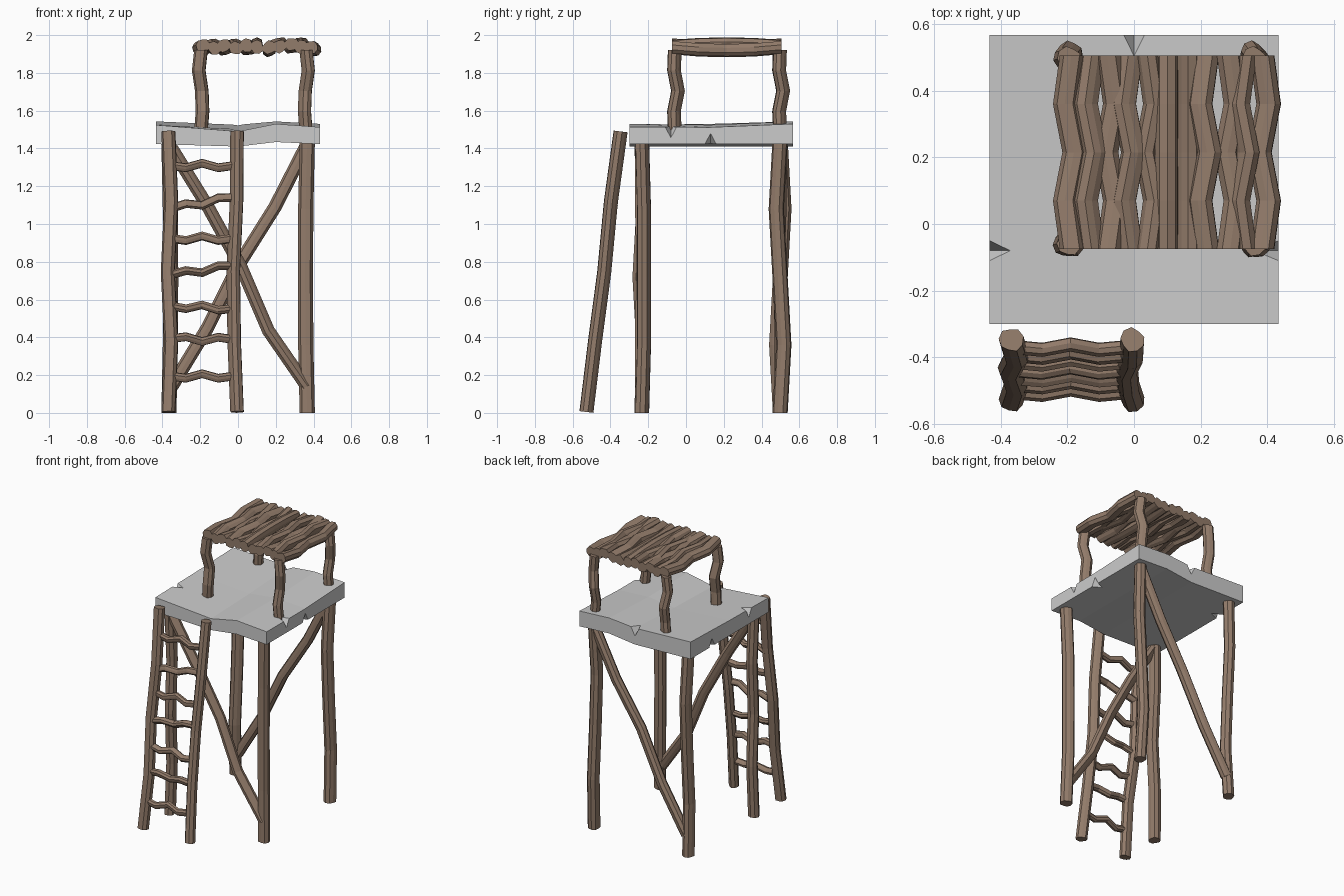
import bpy, bmesh, random
from math import cos, sin, tau
from mathutils import Vector

if "Cube" in bpy.data.objects:
    bpy.data.objects.remove(bpy.data.objects["Cube"])

random.seed(4)
wood = bpy.data.materials.new("wood")
wood.diffuse_color = (0.29, 0.2, 0.145, 1)
wood.use_nodes = True
wood.node_tree.nodes["Principled BSDF"].inputs["Base Color"].default_value = wood.diffuse_color
SECTION = [1, .97, .82, 1, 1, .95, .84, 1, .97]   # knobbly log outline


def make_object(name, bm, mat=None):
    bmesh.ops.recalc_face_normals(bm, faces=bm.faces)
    me = bpy.data.meshes.new(name)
    bm.to_mesh(me)
    bm.free()
    ob = bpy.data.objects.new(name, me)
    bpy.context.collection.objects.link(ob)
    if mat:
        me.materials.append(mat)
    return ob


def log(name, start, end, r, bends=((0, 0, 0),) * 3):
    """Faceted log from start to end, pushed sideways by evenly spaced bends."""
    a, b = Vector(start), Vector(end)
    axis = (b - a).normalized()
    u = axis.orthogonal().normalized()
    v = axis.cross(u)
    offs = [Vector()] + [Vector(o) for o in bends] + [Vector()]
    spin = random.random() * tau
    bm = bmesh.new()
    rings = []
    n = len(SECTION)
    for i, o in enumerate(offs):
        c = a.lerp(b, i / (len(offs) - 1)) + o
        rings.append([bm.verts.new(c + r * k * (u * cos(spin + tau * j / n) + v * sin(spin + tau * j / n)))
                      for j, k in enumerate(SECTION)])
    for p, q in zip(rings, rings[1:]):
        for j in range(n):
            bm.faces.new((p[j], p[(j + 1) % n], q[(j + 1) % n], q[j]))
    bm.faces.new(rings[0])
    bm.faces.new(rings[-1])
    return make_object(name, bm, wood)


# Warped stone platform
XS, YS = (-.433, 0, .2, .433), (-.30, .13, .567)
TOP = ((1.524, 1.49, 1.53, 1.513), (1.53, 1.502, 1.525, 1.512), (1.543, 1.525, 1.543, 1.53))
BOTTOM = (1.423, 1.41, 1.434, 1.423)
bm = bmesh.new()
top = [[bm.verts.new((x, y, z)) for x, z in zip(XS, row)] for y, row in zip(YS, TOP)]
bot = [[bm.verts.new((x, y, z)) for x, z in zip(XS, BOTTOM)] for y in YS]
for g in (top, bot):
    for j in range(2):
        for i in range(3):
            bm.faces.new((g[j][i], g[j][i + 1], g[j + 1][i + 1], g[j + 1][i]))
for j in (0, 2):
    for i in range(3):
        bm.faces.new((top[j][i], top[j][i + 1], bot[j][i + 1], bot[j][i]))
for i in (0, 3):
    for j in range(2):
        bm.faces.new((top[j][i], top[j + 1][i], bot[j + 1][i], bot[j][i]))
platform = make_object("platform", bm)

# Chips in the platform edges: edge point, inward direction, vertical sign
chips = [((0, .567, 1.525), (0, -1), 1), ((-.433, -.08, 1.527), (1, 0), 1),
         ((.433, -.08, 1.513), (-1, 0), 1), ((.433, .13, 1.423), (-1, 0), -1),
         ((-.433, .33, 1.423), (1, 0), -1)]
bm = bmesh.new()
for p, d, s in chips:
    p, d, up = Vector(p), Vector((*d, 0)), Vector((0, 0, s))
    side = d.cross(up)
    base = p - d * .01
    pts = [base + side * .045 + up * .02, base - side * .045 + up * .02,
           base - up * .065, p + d * .09 + up * .02]
    vs = [bm.verts.new(q) for q in pts]
    for f in ((0, 1, 2), (0, 1, 3), (1, 2, 3), (0, 2, 3)):
        bm.faces.new([vs[k] for k in f])
cutter = make_object("chip_cutter", bm)
cutter.hide_render = True
cutter.hide_viewport = False
cutter.display_type = 'WIRE'
mod = platform.modifiers.new("chips", 'BOOLEAN')
mod.operation = 'DIFFERENCE'
mod.object = cutter
mod.solver = 'EXACT'
bpy.context.view_layer.objects.active = platform
platform.select_set(True)
bpy.ops.object.modifier_apply(modifier="chips")
bpy.data.objects.remove(cutter)

# Four legs
for side, s in (("left", -1), ("right", 1)):
    log(f"front_leg_{side}", (.367 * s, -.235, 0), (.367 * s, -.235, 1.44), .041,
        ((-.008 * s, .01, 0), (-.01 * s, .01 * s, 0), (-.008 * s, .01, 0)))
    log(f"back_leg_{side}", (.367 * s, .498, 0), (.367 * s, .498, 1.44), .041,
        ((-.008 * s, .02 * s, 0), (-.01 * s, 0, 0), (-.008 * s, -.02 * s, 0)))

# Diagonal braces, one in front, one behind
log("front_brace", (-.35, -.235, 1.40), (.365, -.235, .14), .036,
    ((.01, 0, .01), (.01, .01, 0), (-.025, 0, -.02)))
log("back_brace", (-.35, .498, .14), (.365, .498, 1.42), .036,
    ((.01, 0, -.01), (0, -.01, .01), (.01, 0, -.01)))

# Leaning ladder
log("ladder_post_left", (-.368, -.528, .005), (-.368, -.347, 1.49), .038,
    ((.015, 0, 0), (-.003, .004, 0), (.015, -.006, 0)))
log("ladder_post_right", (-.005, -.528, .005), (-.005, -.347, 1.49), .038,
    ((-.015, 0, 0), (-.02, .004, 0), (-.003, -.006, 0)))
for i, (z, rise) in enumerate(((.195, 0), (.39, -.005), (.56, -.015), (.755, .05),
                               (.925, 0), (1.11, .06), (1.31, 0))):
    y = -.528 + .122 * z
    dz = .012 if i % 2 else -.012
    log(f"ladder_rung_{i + 1}", (-.36, y, z - rise / 2), (-.02, y, z + rise / 2), .024,
        ((0, -.008, dz), (0, .008, -dz), (0, -.008, dz)))

# Crooked roof posts
for side, x, s in (("left", -.195, 1), ("right", .36, -1)):
    for end, y in (("front", -.06), ("back", .497)):
        log(f"roof_post_{end}_{side}", (x, y, 1.49), (x, y, 1.92), .037,
            ((.008 * s, -.004, 0), (.004 * s, .017, 0), (-.012 * s, -.004, 0)))

# Roof of bent logs
ROOF = ((-.185, 1.945, -1), (-.125, 1.932, -1), (-.075, 1.945, 1), (-.01, 1.932, -1), (.045, 1.945, 1),
        (.10, 1.937, 0), (.165, 1.935, 0), (.22, 1.94, -1), (.285, 1.952, 1),
        (.335, 1.937, -1), (.385, 1.935, 1))
for i, (x, z, b) in enumerate(ROOF):
    dz = .01 if i % 2 else -.012
    log(f"roof_log_{i + 1}", (x, -.075, z), (x, .505, z), .038,
        ((.02 * b, 0, dz), (-.008 * b, 0, dz * 1.3), (.02 * b, 0, dz)))
